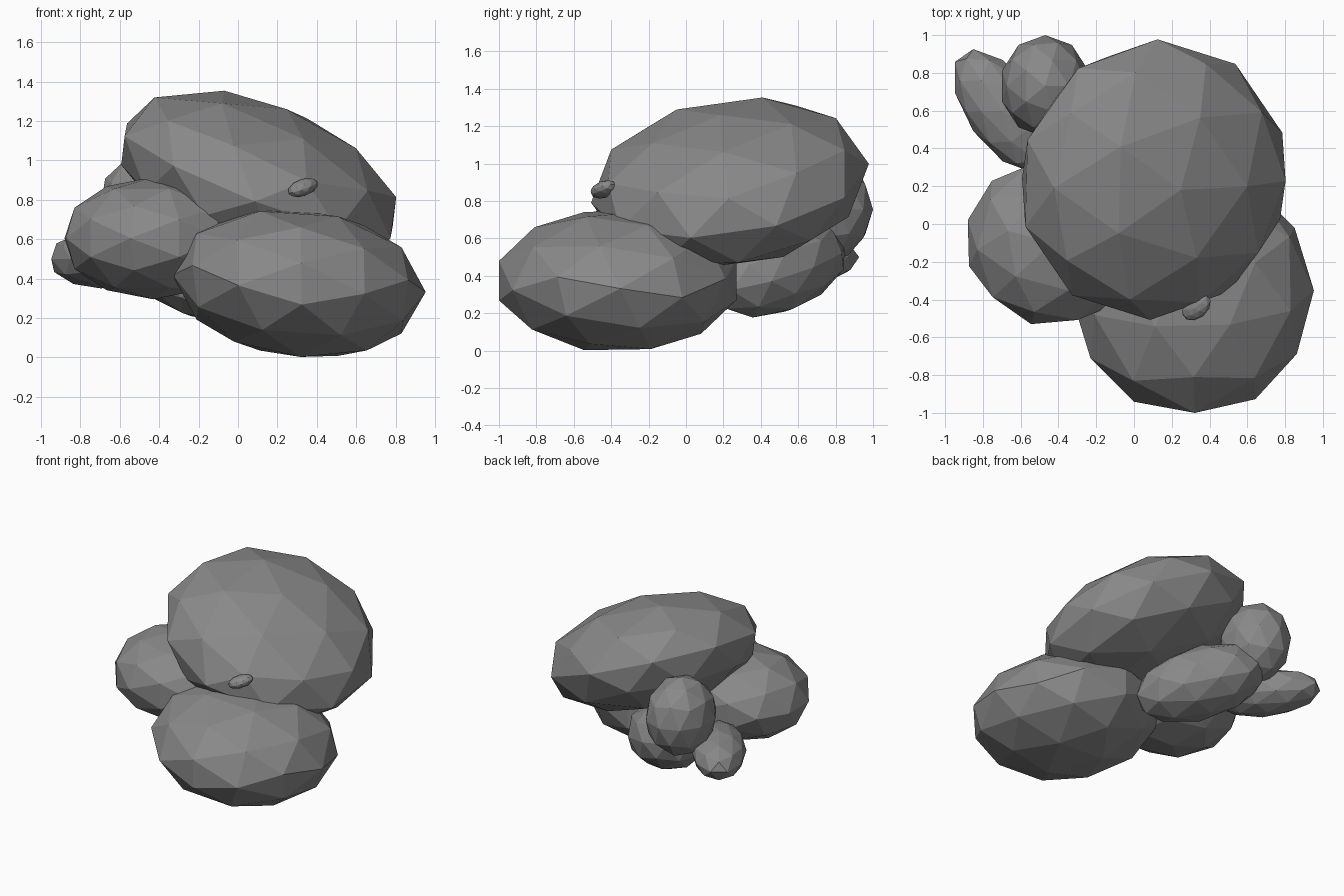
import bpy
import math
from mathutils import Vector, Matrix

if "Cube" in bpy.data.objects:
    bpy.data.objects.remove(bpy.data.objects["Cube"])

# Dark stone
stone = bpy.data.materials.new("dark_stone")
stone.diffuse_color = (0.25, 0.25, 0.25, 1)
stone.use_nodes = True
stone.node_tree.nodes["Principled BSDF"].inputs["Base Color"].default_value = stone.diffuse_color


def rock(name, centre, radii, lean=(0, 0), yaw=0, facets=(0, 0)):
    """Faceted boulder: squashed icosphere, turned by yaw, its up axis leaning in x and y.
    facets = (x, y) degrees the facet pattern is rolled before squashing."""
    bpy.ops.mesh.primitive_ico_sphere_add(subdivisions=2, radius=1)
    ob = bpy.context.object
    ob.name = name
    rx, ry = (math.radians(a) for a in facets)
    roll = Matrix.Rotation(rx, 4, 'X') @ Matrix.Rotation(ry, 4, 'Y')
    up = Vector((lean[0], lean[1], 1)).normalized()
    tilt = Vector((0, 0, 1)).rotation_difference(up).to_matrix().to_4x4()
    turn = Matrix.Rotation(math.radians(yaw), 4, 'Z')
    ob.data.transform(tilt @ turn @ Matrix.Diagonal((*radii, 1)) @ roll)
    ob.location = centre
    ob.data.materials.append(stone)
    return ob


# Large slabs of the pile
rock("top_boulder", (0.105, 0.235, 0.895), (0.76, 0.75, 0.395), (0.39, -0.15))
rock("front_boulder", (0.31, -0.365, 0.375), (0.645, 0.66, 0.385), (0.11, 0.0),
     facets=(-15.86, -36))
rock("left_boulder", (-0.43, -0.10, 0.605), (0.466, 0.445, 0.31), yaw=-15,
     facets=(0, -31.72))
rock("under_boulder", (-0.19, 0.485, 0.445), (0.47, 0.28, 0.245), (0.2, -0.2), yaw=135)

# Smaller stones at the back left
rock("back_stone", (-0.47, 0.73, 0.755), (0.24, 0.27, 0.29))
rock("back_left_stone", (-0.695, 0.60, 0.50), (0.375, 0.19, 0.15), yaw=125)

# Pebble resting on the front
rock("pebble", (0.33, -0.44, 0.862), (0.09, 0.06, 0.043), (-0.3, -0.15), yaw=38)
